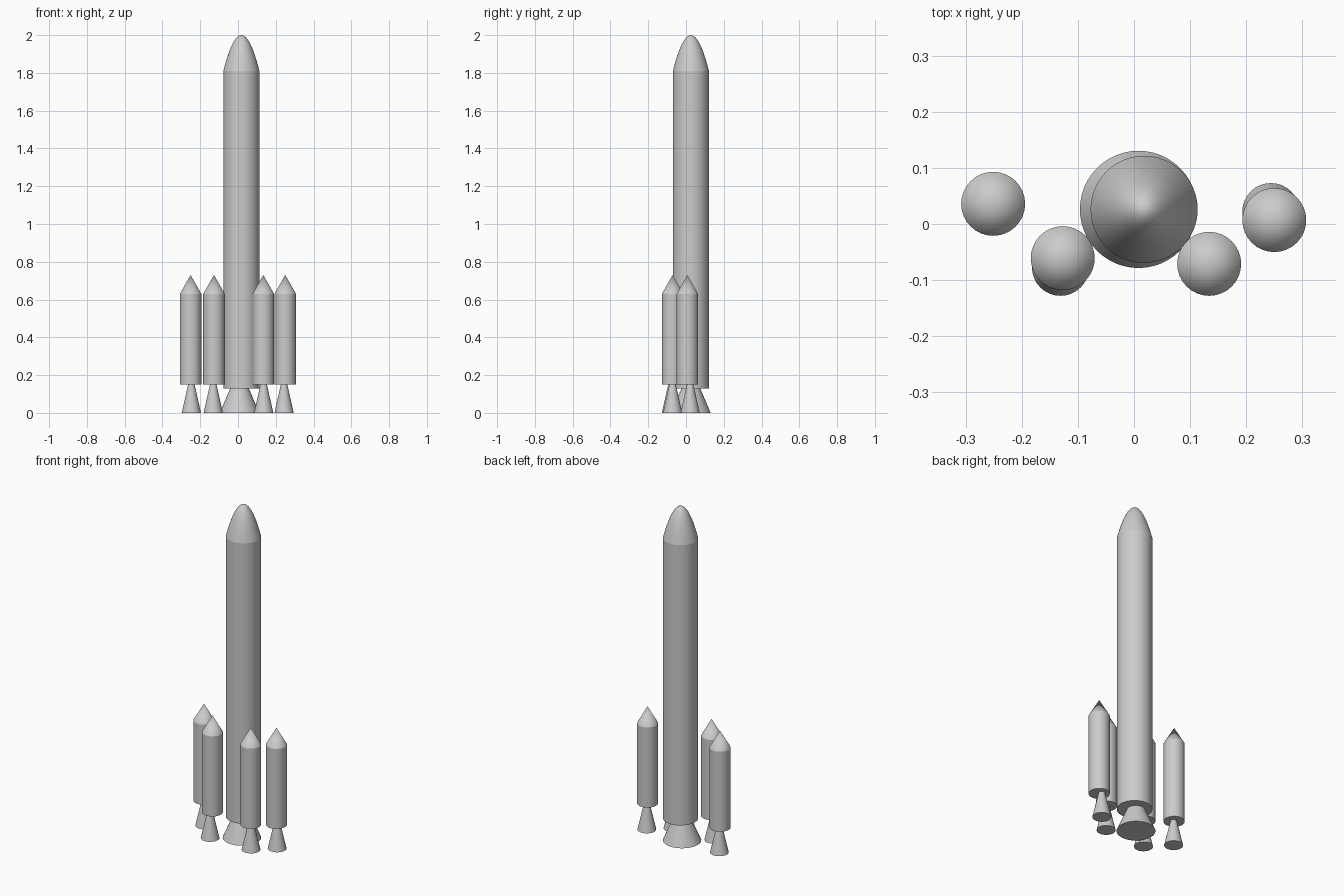
import bpy, bmesh, math

cube = bpy.data.objects.get("Cube")
if cube:
    bpy.data.objects.remove(cube, do_unlink=True)

grey = bpy.data.materials.new("light_grey")
grey.use_nodes = True
colour = (0.6, 0.6, 0.6, 1)
grey.diffuse_color = colour
grey.node_tree.nodes["Principled BSDF"].inputs["Base Color"].default_value = colour


def lathe(name, centre, profile, sides=32):
    """Closed solid of revolution from (radius, height) pairs, bottom to top."""
    bm = bmesh.new()
    rings = []
    for r, z in profile:
        count = sides if r > 0 else 1
        rings.append([bm.verts.new((r * math.cos(math.tau * i / sides),
                                    r * math.sin(math.tau * i / sides), z))
                      for i in range(count)])
    for low, high in zip(rings, rings[1:]):
        for i in range(sides):
            j = (i + 1) % sides
            if len(high) == 1:
                bm.faces.new((low[i], low[j], high[0]))
            else:
                bm.faces.new((low[i], low[j], high[j], high[i]))
    bm.faces.new(rings[0][::-1])
    if len(rings[-1]) > 1:
        bm.faces.new(rings[-1])
    mesh = bpy.data.meshes.new(name)
    bm.to_mesh(mesh)
    bm.free()
    mesh.materials.append(grey)
    obj = bpy.data.objects.new(name, mesh)
    obj.location = (centre[0], centre[1], 0)
    bpy.context.collection.objects.link(obj)
    bpy.ops.object.select_all(action='DESELECT')
    obj.select_set(True)
    bpy.context.view_layer.objects.active = obj
    bpy.ops.object.shade_smooth_by_angle(angle=math.radians(30))


# Central stage: tank, rounded nose and engine bell
core = (0.018, 0.026)
core_r = 0.0955
lathe("core_tank", core, [(core_r, 0.13), (core_r, 1.81)], 48)
steps = 12
nose = [(core_r * (1 - i / steps), 2 - 0.19 * (1 - i / steps) ** 2)
        for i in range(steps + 1)]
lathe("core_nose", core, nose, 48)
lathe("core_engine_bell", (0.008, 0.026), [(0.1045, 0), (0.045, 0.14)], 48)

# Side boosters: body centre, then bell centre
boosters = {
    "far_right": ((-0.251, 0.036), (-0.247, 0.037)),
    "near_right": ((-0.127, -0.061), (-0.131, -0.077)),
    "near_left": ((0.134, -0.071), (0.136, -0.071)),
    "far_left": ((0.25, 0.007), (0.244, 0.022)),
}
for side, (body, bell) in boosters.items():
    lathe(side + "_booster_body", body, [(0.057, 0.15), (0.057, 0.63)])
    lathe(side + "_booster_nose", body, [(0.057, 0.63), (0, 0.73)])
    lathe(side + "_booster_bell", bell, [(0.051, 0), (0.015, 0.16)])
